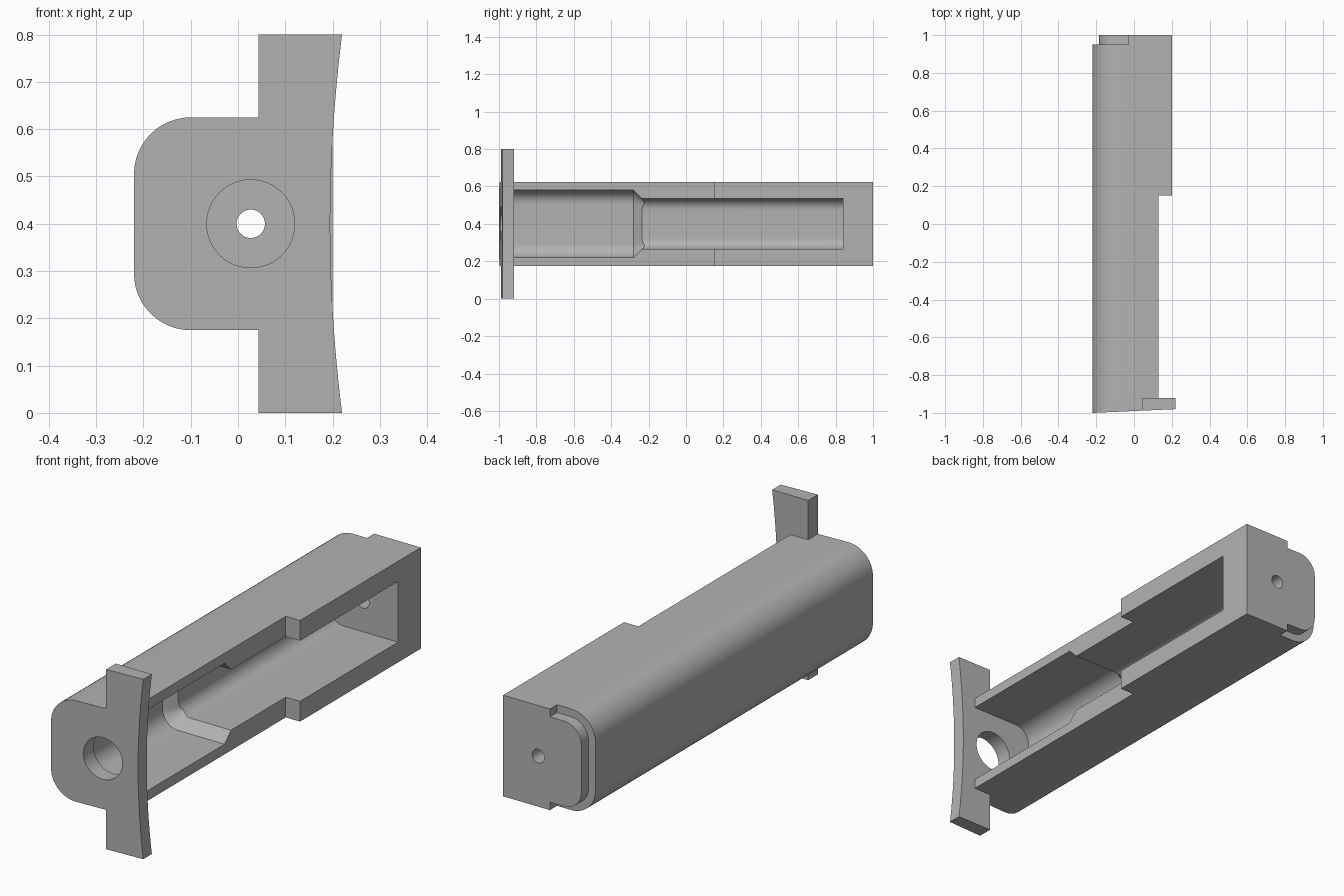
import bpy, bmesh, math

cube = bpy.data.objects.get("Cube")
if cube:
    bpy.data.objects.remove(cube, do_unlink=True)

grey = bpy.data.materials.new("plain grey")
grey.use_nodes = True
colour = (0.45, 0.45, 0.45, 1)
grey.diffuse_color = colour
grey.node_tree.nodes["Principled BSDF"].inputs["Base Color"].default_value = colour

MID = 0.4  # height of the long axis


def loft(name, rings):
    """Solid through rings of (y, [(x, z), ...]) with equal point counts."""
    bm = bmesh.new()
    loops = [[bm.verts.new((x, y, z)) for x, z in pts] for y, pts in rings]
    for a, b in zip(loops, loops[1:]):
        for i in range(len(a)):
            j = (i + 1) % len(a)
            bm.faces.new((a[i], a[j], b[j], b[i]))
    bm.faces.new(loops[0])
    bm.faces.new(loops[-1])
    bmesh.ops.recalc_face_normals(bm, faces=bm.faces[:])
    mesh = bpy.data.meshes.new(name)
    bm.to_mesh(mesh)
    bm.free()
    mesh.materials.append(grey)
    obj = bpy.data.objects.new(name, mesh)
    bpy.context.collection.objects.link(obj)
    return obj


def prism(name, pts, y0, y1):
    return loft(name, [(y0, pts), (y1, pts)])


def u_shape(left, right, half, r, steps=12):
    """Section with rounded left corners, from lower right round to upper right."""
    pts = [(right, MID - half)]
    for side, start in ((-1, 270), (1, 180)):
        for i in range(steps + 1):
            a = math.radians(start - 90 * i / steps)
            pts.append((left + r + r * math.cos(a), MID + side * (half - r) + r * math.sin(a)))
    return pts + [(right, MID + half)]


def disc(x, r, n=48):
    return [(x + r * math.cos(2 * math.pi * i / n), MID + r * math.sin(2 * math.pi * i / n))
            for i in range(n)]


def combine(target, other, operation):
    mod = target.modifiers.new("combine", "BOOLEAN")
    mod.object, mod.operation, mod.solver = other, operation, "EXACT"
    bpy.context.view_layer.objects.active = target
    bpy.ops.object.modifier_apply(modifier=mod.name)
    bpy.data.objects.remove(other, do_unlink=True)


# Long housing with rounded left corners
housing = prism("housing", u_shape(-0.22, 0.2, 0.225, 0.12), -0.95, 1)

# Lowered rim along the front part of the open side
rim = [(0.13, 0), (0.5, 0), (0.5, 0.8), (0.13, 0.8)]
combine(housing, prism("rim_cutter", rim, -1.1, 0.15), "DIFFERENCE")

# Wide front cavity with a tapered end, then the narrow rear cavity
wide = u_shape(-0.175, 0.4, 0.18, 0.075)
taper = u_shape(-0.115, 0.4, 0.12, 0.015)
combine(housing, loft("wide_cutter", [(-1.1, wide), (-0.28, wide), (-0.22, taper)]), "DIFFERENCE")
narrow = u_shape(-0.13, 0.45, 0.135, 0.06)
combine(housing, prism("narrow_cutter", narrow, -0.4, 0.84), "DIFFERENCE")

# Step around the rounded rear edge
inner = u_shape(-0.185, -0.03, 0.19, 0.085)
step = [(-0.03, 0.1), (-0.3, 0.1), (-0.3, 0.7), (-0.03, 0.7)] + inner[::-1]
combine(housing, prism("step_cutter", step, 0.95, 1.1), "DIFFERENCE")

# Front plate with upper and lower tabs and a hollow right edge
arc = []
for i in range(25):
    t = 1 - i / 12
    arc.append((0.195 + 0.025 * t * t, MID + 0.4 * t))
plate = [(0.043, 0)] + u_shape(-0.22, 0.043, 0.225, 0.12) + [(0.043, 0.8)] + arc
combine(housing, prism("front_plate", plate, -1.05, -0.92), "UNION")

# Slightly slanted front face
slant = prism("slant_cutter", [(-0.5, -0.2), (0.5, -0.2), (0.5, 1), (-0.5, 1)], -1.2, -1)
for v in slant.data.vertices:
    if v.co.y > -1.1:
        v.co.y = -1 + 0.045 * (v.co.x + 0.22)
combine(housing, slant, "DIFFERENCE")

# Large front hole and small rear hole
combine(housing, prism("front_hole_cutter", disc(0.027, 0.093), -1.2, -0.85), "DIFFERENCE")
combine(housing, prism("rear_hole_cutter", disc(0.027, 0.03), 0.7, 1.2), "DIFFERENCE")

# Smooth curves, sharp edges
bpy.ops.object.select_all(action="DESELECT")
housing.select_set(True)
bpy.context.view_layer.objects.active = housing
bpy.ops.object.shade_smooth_by_angle(angle=math.radians(25))
